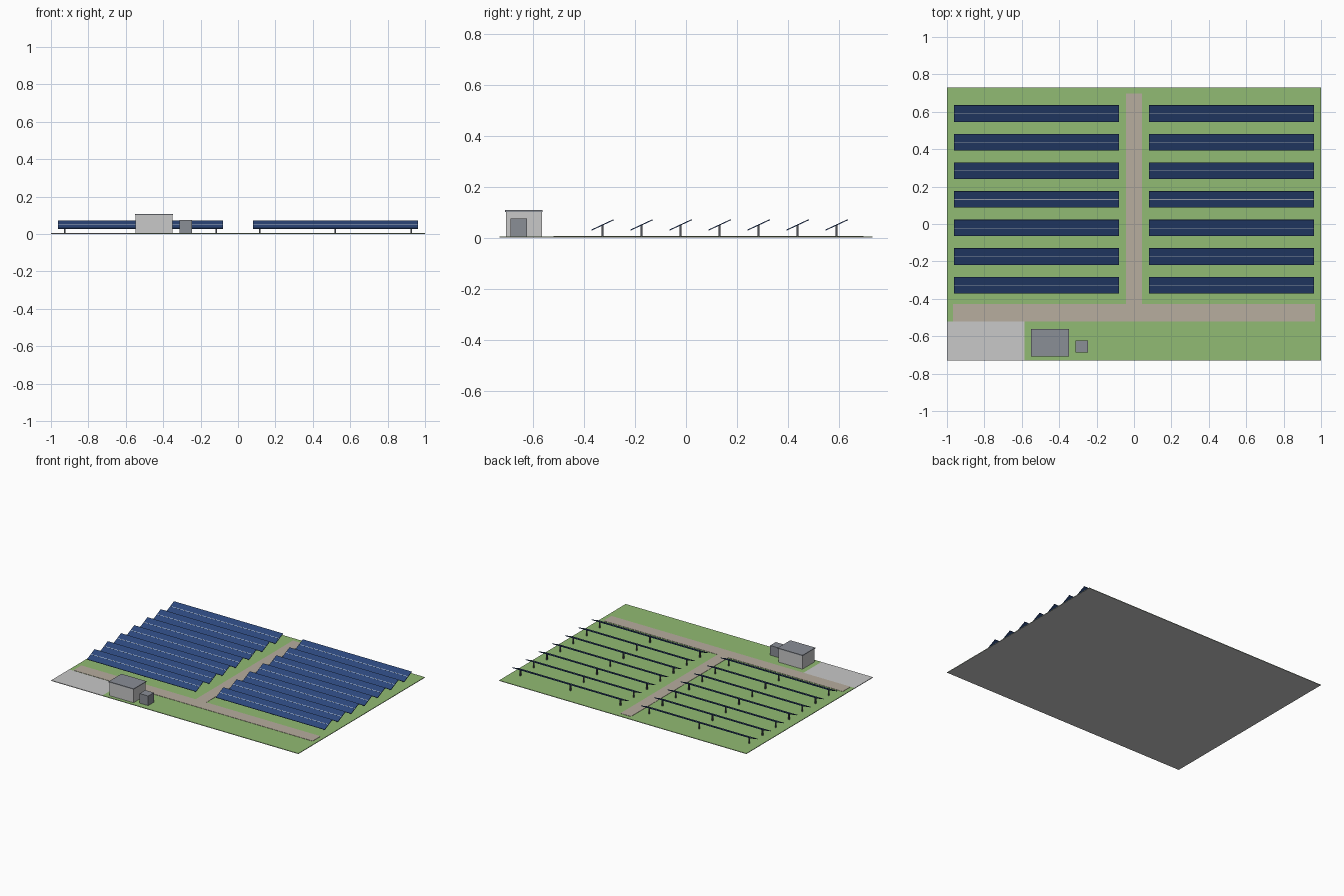
import bpy, bmesh, math
from mathutils import Matrix

if "Cube" in bpy.data.objects:
    bpy.data.objects.remove(bpy.data.objects["Cube"])


def mat(name, r, g, b):
    m = bpy.data.materials.new(name)
    lin = [(c / 255 / 12.92 if c < 11 else ((c / 255 + 0.055) / 1.055) ** 2.4) for c in (r, g, b)]
    m.diffuse_color = (*lin, 1)
    m.use_nodes = True
    m.node_tree.nodes["Principled BSDF"].inputs["Base Color"].default_value = m.diffuse_color
    return m


GRASS = mat("grass green", 145, 187, 115)
GRAVEL = mat("gravel beige", 183, 173, 159)
CONCRETE = mat("concrete grey", 200, 200, 200)
STEEL = mat("roof grey", 138, 142, 150)
PANEL = mat("panel blue", 44, 72, 125)
LINE = mat("seam pale blue", 185, 196, 212)
POST = mat("post dark grey", 82, 85, 92)


def boxes(name, material, specs):
    """One object from boxes given as (x0, x1, y0, y1, z0, z1)."""
    bm = bmesh.new()
    for x0, x1, y0, y1, z0, z1 in specs:
        m = Matrix.Translation(((x0 + x1) / 2, (y0 + y1) / 2, (z0 + z1) / 2))
        m @= Matrix.Diagonal((x1 - x0, y1 - y0, z1 - z0, 1))
        bmesh.ops.create_cube(bm, size=1, matrix=m)
    me = bpy.data.meshes.new(name)
    bm.to_mesh(me)
    bm.free()
    me.materials.append(material)
    ob = bpy.data.objects.new(name, me)
    bpy.context.collection.objects.link(ob)
    return ob


# Ground: slab, lawn around the parking pad, gravel tracks
D = 0.731
PAD_X, PAD_Y = -0.585, -0.522
boxes("base_slab", CONCRETE, [(-1, 1, -D, D, 0, 0.003)])
boxes("parking_pad", CONCRETE, [(-1, PAD_X, -D, PAD_Y, 0.003, 0.0045)])
boxes("lawn", GRASS, [(-1, 1, PAD_Y, D, 0.003, 0.0045),
                      (PAD_X, 1, -D, PAD_Y, 0.003, 0.0045)])
boxes("gravel_tracks", GRAVEL, [(-0.968, 0.968, -0.52, -0.428, 0.0045, 0.0065),
                                (-0.043, 0.043, -0.428, 0.697, 0.0045, 0.0065)])

# Solar rows: tilted panel, centre seam, three posts, on both sides of the track
TILT = math.radians(25)
HALF_L, HALF_W = 0.441, 0.048
for row in range(7):
    y = -0.327 + 0.153 * row
    for side, cx in (("left", -0.521), ("right", 0.521)):
        tag = f"{side}_{row + 1}"
        panel = boxes(f"solar_panel_{tag}", PANEL,
                      [(-HALF_L, HALF_L, -HALF_W, HALF_W, -0.002, 0.002)])
        seam = boxes(f"panel_seam_{tag}", LINE,
                     [(-HALF_L, HALF_L, -0.0018, 0.0018, 0.002, 0.0026)])
        for ob in (panel, seam):
            ob.location = (cx, y, 0.05)
            ob.rotation_euler.x = TILT
        boxes(f"panel_posts_{tag}", POST,
              [(cx + dx - 0.004, cx + dx + 0.004, y - 0.004, y + 0.004, 0.004, 0.049)
               for dx in (-0.405, 0, 0.405)])

# Control building with flat roof, and transformer box
boxes("control_building", CONCRETE, [(-0.547, -0.351, -0.706, -0.565, 0.003, 0.101)])
boxes("building_roof", STEEL, [(-0.55, -0.348, -0.709, -0.562, 0.101, 0.108)])
boxes("transformer_box", STEEL, [(-0.314, -0.245, -0.688, -0.623, 0.003, 0.075)])
